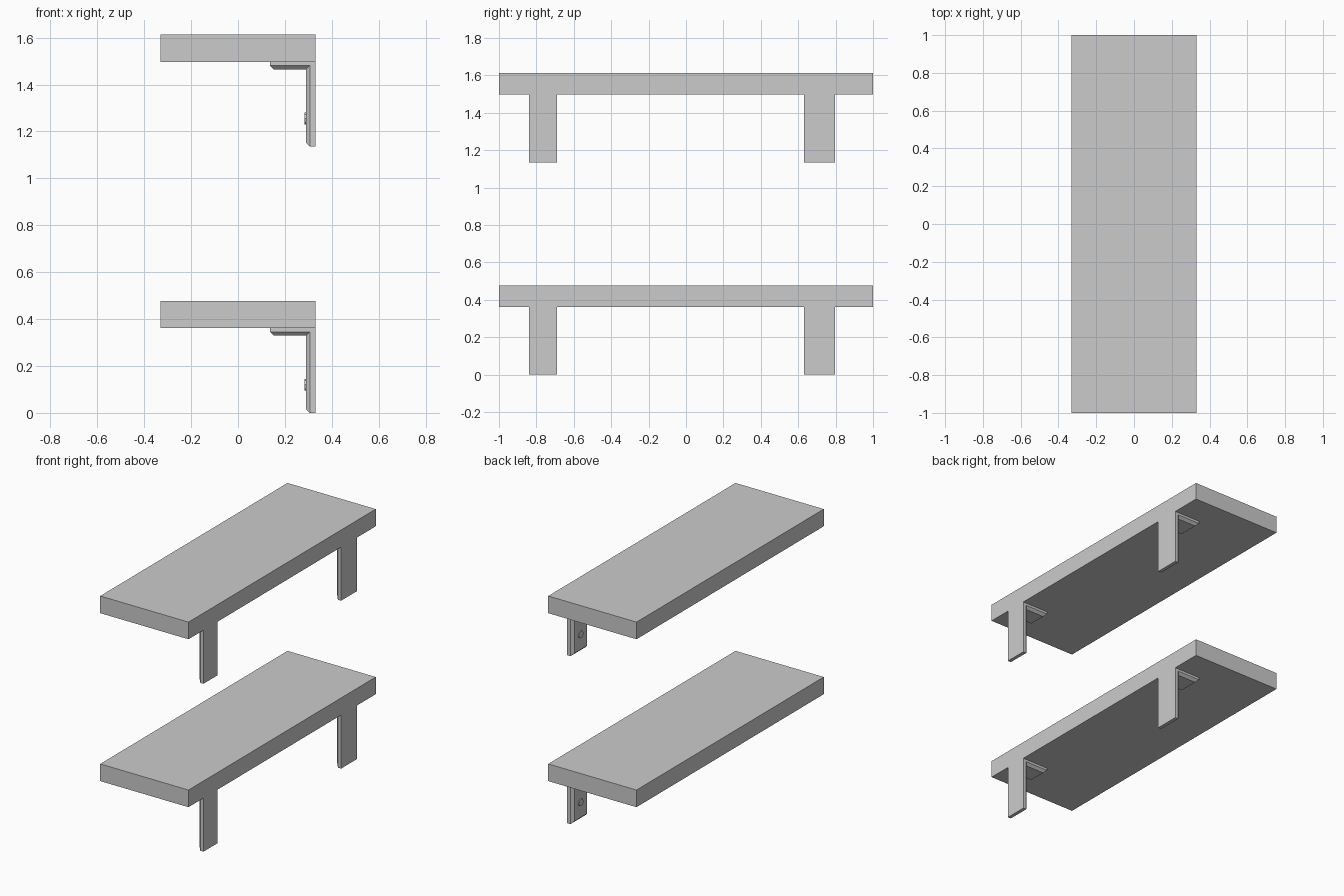
import bpy, bmesh, math

if "Cube" in bpy.data.objects:
    bpy.data.objects.remove(bpy.data.objects["Cube"])

LEVEL_STEP = 1.135
CHAMFER = 0.017
BRACKETS = {"front": (-0.84, -0.69), "back": (0.63, 0.797)}


def add_board(name, z):
    bpy.ops.mesh.primitive_cube_add(size=1, location=(0, 0, z + 0.42))
    board = bpy.context.object
    board.name = name
    board.scale = (0.66, 2.0, 0.116)


def add_bracket(name, y0, y1, z):
    # Each station runs (outer, middle, inner) in x, z: arm tip, elbow, leg foot
    stations = [
        ((0.136, 0.362), (0.136, 0.346), (0.136 + CHAMFER, 0.329)),
        ((0.330, 0.362), (0.306, 0.346), (0.289, 0.329)),
        ((0.330, 0.0), (0.306, 0.0), (0.289, CHAMFER)),
    ]
    bm = bmesh.new()
    rings = []
    for out, mid, inn in stations:
        section = [(out, y0), (out, y1), (mid, y1),
                   (inn, y1 - CHAMFER), (inn, y0 + CHAMFER), (mid, y0)]
        rings.append([bm.verts.new((p[0], y, p[1] + z)) for p, y in section])
    for a, b in zip(rings, rings[1:]):
        for i in range(6):
            j = (i + 1) % 6
            bm.faces.new((a[i], a[j], b[j], b[i]))
    # Flat end plus chamfered end at the tip and foot
    for r in (rings[0], rings[-1]):
        bm.faces.new((r[0], r[1], r[2], r[5]))
        bm.faces.new((r[5], r[2], r[3], r[4]))
    bmesh.ops.recalc_face_normals(bm, faces=bm.faces)
    mesh = bpy.data.meshes.new(name)
    bm.to_mesh(mesh)
    bm.free()
    bpy.context.collection.objects.link(bpy.data.objects.new(name, mesh))


def add_screw(name, y, z):
    # Low faceted screw head on the inner face of the leg
    bpy.ops.mesh.primitive_cylinder_add(
        vertices=8, radius=0.025, depth=0.012,
        location=(0.29, y, z + 0.12), rotation=(0, math.pi / 2, 0))
    bpy.context.object.name = name


# Two identical shelves, one above the other
for level, z in (("lower", 0.0), ("upper", LEVEL_STEP)):
    add_board(f"{level}_shelf_board", z)
    for side, (y0, y1) in BRACKETS.items():
        add_bracket(f"{level}_{side}_bracket", y0, y1, z)
        add_screw(f"{level}_{side}_screw", (y0 + y1) / 2, z)
